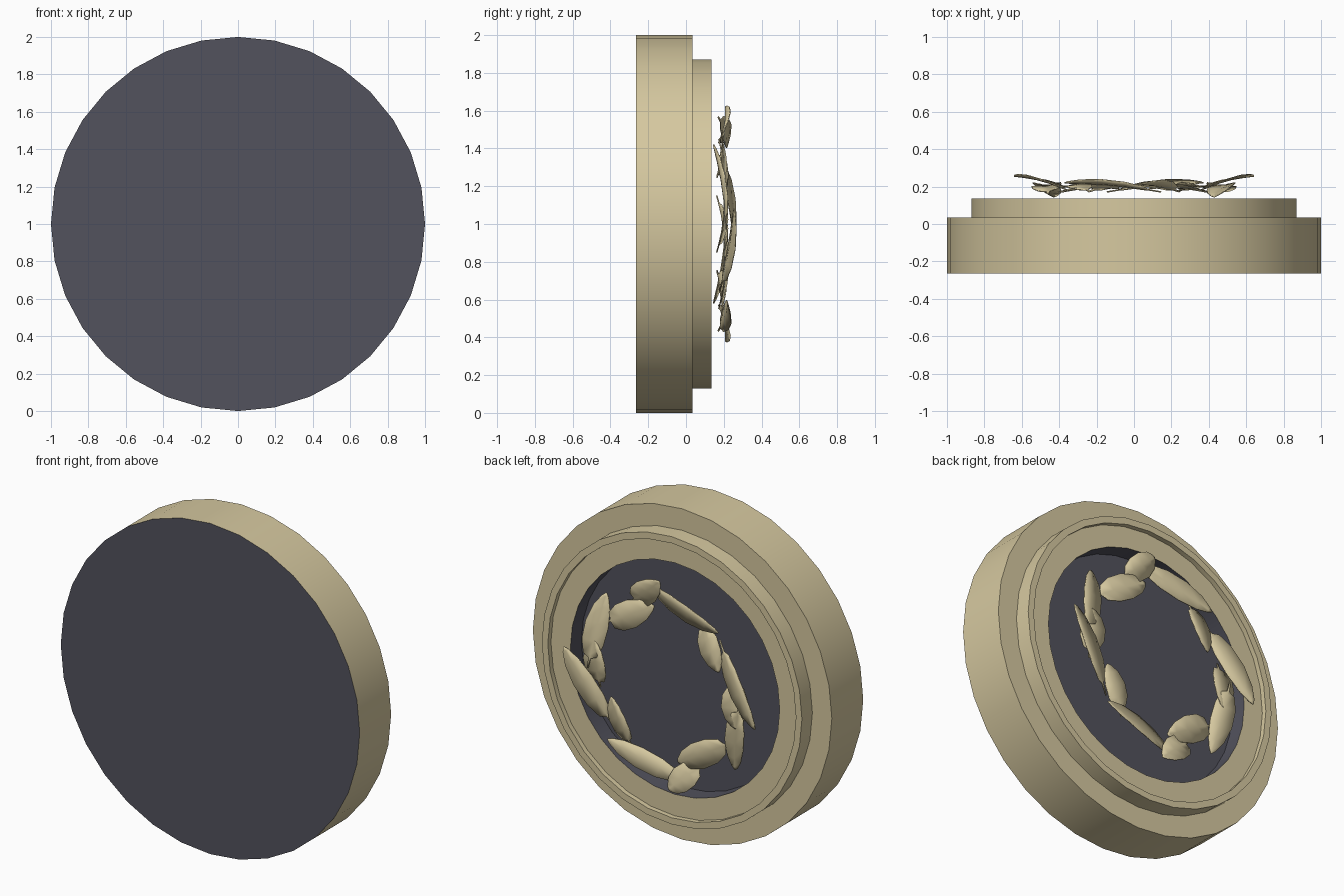
import bpy, bmesh, math
from mathutils import Vector, Matrix

if "Cube" in bpy.data.objects:
    bpy.data.objects.remove(bpy.data.objects["Cube"], do_unlink=True)

SIDES = 32
CENTRE = Vector((0, 0, 1))


def make_material(name, rgb):
    mat = bpy.data.materials.new(name)
    mat.use_nodes = True
    colour = (*rgb, 1)
    mat.diffuse_color = colour
    mat.node_tree.nodes["Principled BSDF"].inputs["Base Color"].default_value = colour
    return mat


sand = make_material("sand", (0.67, 0.58, 0.35))
slate = make_material("slate grey", (0.085, 0.085, 0.11))


def finish(name, bm, mat, angle):
    mesh = bpy.data.meshes.new(name)
    bm.to_mesh(mesh)
    bm.free()
    mesh.materials.append(mat)
    obj = bpy.data.objects.new(name, mesh)
    bpy.context.collection.objects.link(obj)
    bpy.ops.object.select_all(action="DESELECT")
    obj.select_set(True)
    bpy.context.view_layer.objects.active = obj
    bpy.ops.object.shade_smooth_by_angle(angle=math.radians(angle))
    return obj


def lathe(name, profile, mat):
    """Turn (radius, y) points about the y axis; radius 0 closes with a disc."""
    bm = bmesh.new()
    rings = []
    for r, y in profile:
        if r == 0:
            rings.append([bm.verts.new(CENTRE + Vector((0, y, 0)))] * SIDES)
            continue
        angles = [2 * math.pi * i / SIDES for i in range(SIDES)]
        rings.append([bm.verts.new(CENTRE + Vector((r * math.cos(a), y, r * math.sin(a))))
                      for a in angles])
    for a, b in zip(rings, rings[1:]):
        for i in range(SIDES):
            j = (i + 1) % SIDES
            corners = dict.fromkeys((a[i], b[i], b[j], a[j]))
            bm.faces.new(list(corners))
    return finish(name, bm, mat, 30)


def leaf(name, base, tip, width, roll, spin):
    """Creased leaf with a short stalk, running from base to tip."""
    base, tip = Vector(base), Vector(tip)
    along = tip - base
    side = along.cross(Vector((0, 1, 0))).normalized()
    side = Matrix.Rotation(math.radians(roll), 3, along.normalized()) @ side
    up = side.cross(along).normalized()
    turn = Matrix.Rotation(spin, 3, "Y")
    # position along the leaf, half width share
    outline = [(-0.12, 0.06), (0.03, 0.1), (0.08, 0.6), (0.28, 0.95),
               (0.55, 1.0), (0.8, 0.72), (0.95, 0.3), (1.0, 0.04)]
    bm = bmesh.new()
    rows = []
    for t, share in outline:
        half = share * width / 2
        spine = base + along * t + up * (0.012 * math.sin(math.pi * t))
        drop = up * half * 0.15
        row = (spine - side * half + drop, spine, spine + side * half + drop)
        rows.append([bm.verts.new(CENTRE + turn @ p) for p in row])
    for a, b in zip(rows, rows[1:]):
        for k in range(2):
            bm.faces.new((a[k], a[k + 1], b[k + 1], b[k]))
    obj = finish(name, bm, sand, 25)
    solid = obj.modifiers.new("thickness", "SOLIDIFY")
    solid.thickness = 0.006
    solid.offset = 0


# Stepped rim with a shallow inner ledge
lathe("rim", [(1, -0.265), (1, 0.035), (0.87, 0.035), (0.87, 0.135),
              (0.83, 0.135), (0.83, 0.105), (0.7, 0.105)], sand)
# Flat front plate and recessed panel on the other side
lathe("front_plate", [(0, -0.265), (1, -0.265)], slate)
lathe("recessed_panel", [(0.7, 0.105), (0.7, 0.0), (0, 0.0)], slate)

# Half of the wreath: base, tip, width, roll; repeated by a half turn
sprig = [
    ((0.22, 0.18, 0.45), (0.03, 0.21, 0.62), 0.15, 12),
    ((0.09, 0.18, 0.55), (-0.37, 0.22, 0.42), 0.12, 15),
    ((-0.25, 0.18, 0.42), (-0.36, 0.2, 0.17), 0.13, -10),
    ((-0.38, 0.19, 0.31), (-0.64, 0.255, -0.08), 0.13, 12),
    ((-0.46, 0.17, 0.12), (-0.47, 0.2, -0.14), 0.16, -8),
    ((-0.5, 0.21, -0.02), (-0.43, 0.145, -0.42), 0.14, 8),
    ((-0.39, 0.17, -0.27), (-0.08, 0.19, -0.45), 0.16, -8),
]
for half, spin in (("left", 0), ("right", math.pi)):
    for i, (base, tip, width, roll) in enumerate(sprig):
        leaf(f"wreath_leaf_{half}_{i + 1}", base, tip, width, roll, spin)
